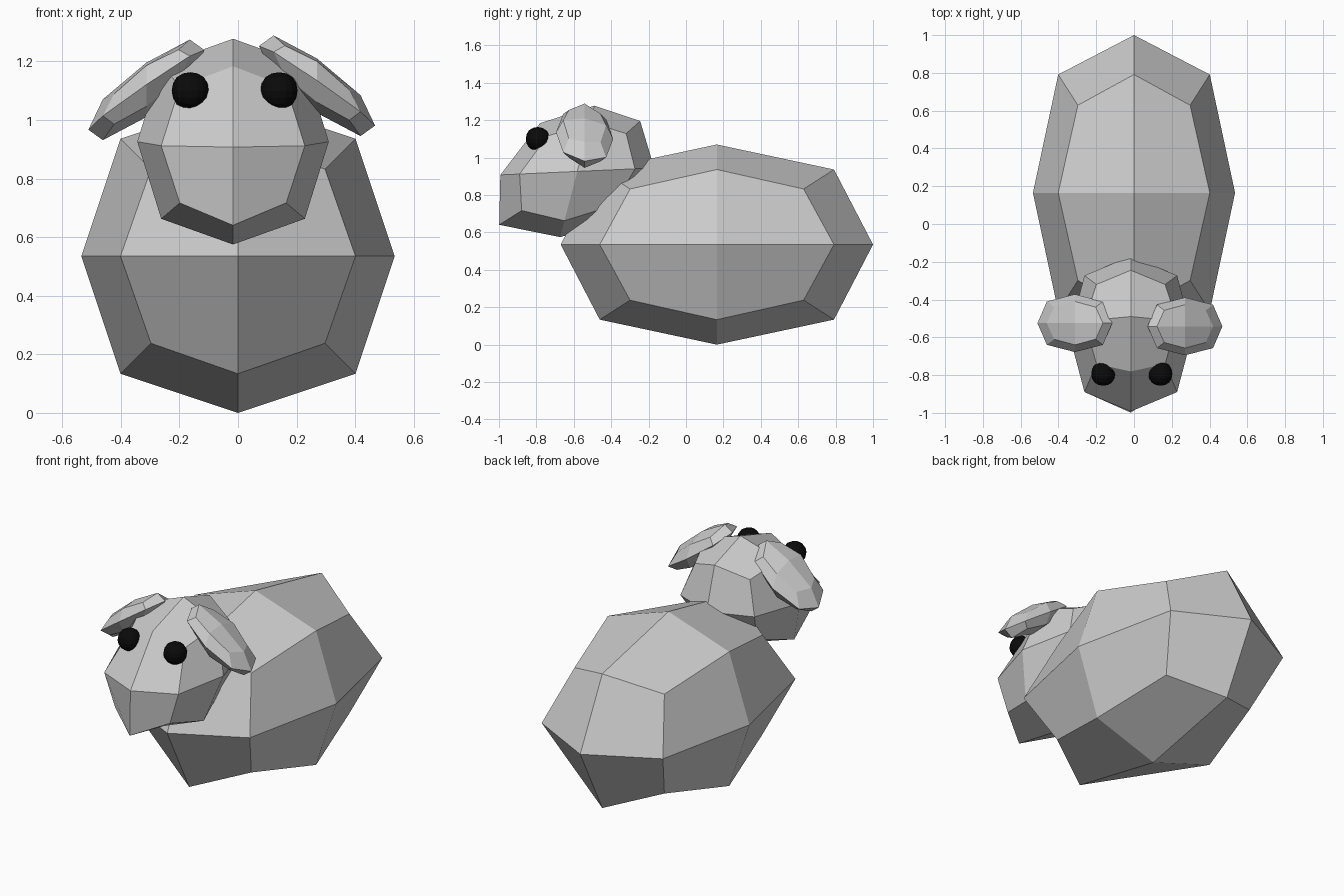
import bpy
import bmesh
from mathutils import Matrix, Vector

if "Cube" in bpy.data.objects:
    bpy.data.objects.remove(bpy.data.objects["Cube"])


def rounded_block(name, centre, u, v, w, levels=1, edit=None):
    """Cube spanned by half-axes u, v, w, rounded by faceted subdivision."""
    m = Matrix((u, v, w)).transposed().to_4x4()
    m.translation = Vector(centre)
    bm = bmesh.new()
    bmesh.ops.create_cube(bm, size=2)
    if edit:
        for vert in bm.verts:
            vert.co = edit(vert.co)
    bm.transform(m)
    bmesh.ops.recalc_face_normals(bm, faces=bm.faces)
    mesh = bpy.data.meshes.new(name)
    bm.to_mesh(mesh)
    bm.free()
    ob = bpy.data.objects.new(name, mesh)
    bpy.context.collection.objects.link(ob)
    sub = ob.modifiers.new("round", 'SUBSURF')
    sub.levels = sub.render_levels = levels
    sub.use_limit_surface = False
    return ob


# Body
rounded_block("body", (0, 0.165, 0.535),
              (0.535, 0, 0), (0, 0.835, 0), (0, 0, 0.535))

# Head: block with the muzzle pulled forward and the brow sloped
HEAD = {(-1, 1): (-0.82, 1.275), (-1, -1): (-1.165, 0.54),
        (1, -1): (-0.18, 0.61), (1, 1): (-0.16, 1.28)}


def head_corner(co):
    y, z = HEAD[(round(co.y), round(co.z))]
    return Vector((co.x * 0.327, y, z))


rounded_block("head", (-0.017, 0, 0), (1, 0, 0), (0, 1, 0), (0, 0, 1),
              edit=head_corner)

# Drooping ears
for side, name, centre in ((-1, "left_ear", (-0.313, -0.525, 1.103)),
                           (1, "right_ear", (0.27, -0.542, 1.117))):
    rounded_block(name, centre, (0.198, 0, -0.136 * side),
                  (0, 0.153, -0.018), (0, 0, 0.093))

# Eyes
black = bpy.data.materials.new("black")
black.diffuse_color = (0.003, 0.003, 0.003, 1)
black.use_nodes = True
black.node_tree.nodes["Principled BSDF"].inputs["Base Color"].default_value = black.diffuse_color
for name, x in (("left_eye", -0.163), ("right_eye", 0.14)):
    r = 0.072
    eye = rounded_block(name, (x, -0.793, 1.1),
                        (r, 0, 0), (0, r, 0), (0, 0, r), levels=2)
    eye.data.materials.append(black)
